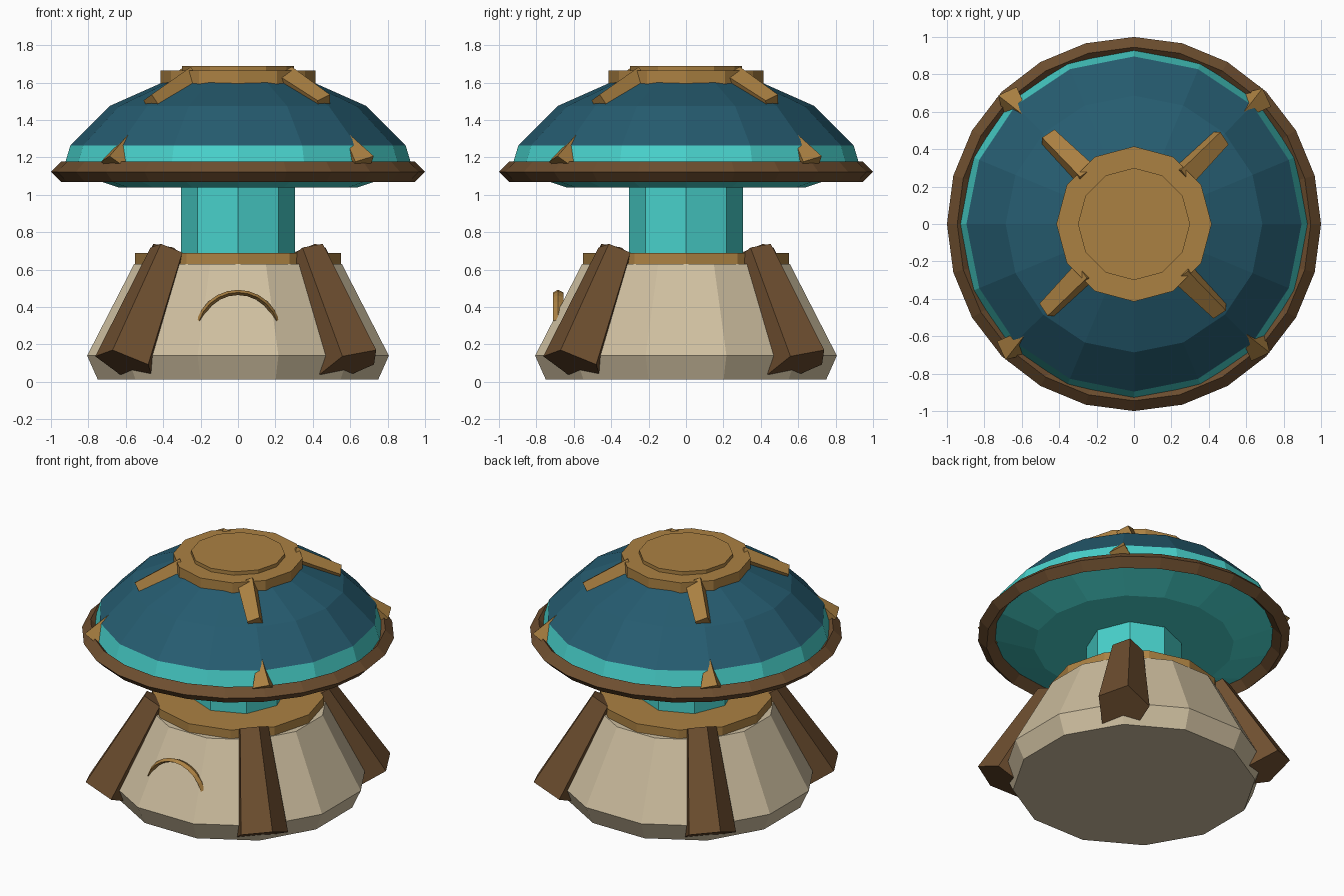
import bpy
import bmesh
from math import sin, cos, pi, radians
from mathutils import Vector, Matrix

old = bpy.data.objects.get("Cube")
if old:
    bpy.data.objects.remove(old, do_unlink=True)


def make_material(name, rgb):
    mat = bpy.data.materials.new(name)
    mat.use_nodes = True
    mat.diffuse_color = (*rgb, 1)
    mat.node_tree.nodes["Principled BSDF"].inputs["Base Color"].default_value = (*rgb, 1)
    return mat


brass = make_material("brass", (0.41, 0.22, 0.055))
wood = make_material("dark wood", (0.155, 0.077, 0.029))
stone = make_material("pale stone", (0.62, 0.52, 0.35))
turquoise = make_material("turquoise", (0.065, 0.64, 0.60))
deep_blue = make_material("deep blue", (0.019, 0.107, 0.162))


def finish(name, bm, *mats):
    bmesh.ops.recalc_face_normals(bm, faces=bm.faces)
    mesh = bpy.data.meshes.new(name)
    bm.to_mesh(mesh)
    bm.free()
    for mat in mats:
        mesh.materials.append(mat)
    obj = bpy.data.objects.new(name, mesh)
    bpy.context.scene.collection.objects.link(obj)
    return obj


def lathe(name, profile, sides, *mats, phase=0.0, ring=False):
    """Turn (radius, height) points about z; a ring profile closes on itself."""
    bm = bmesh.new()
    loops = [[bm.verts.new((r * cos(phase + 2 * pi * i / sides),
                            r * sin(phase + 2 * pi * i / sides), z))
              for i in range(sides)] for r, z in profile]
    pairs = list(zip(loops, loops[1:]))
    if ring:
        pairs.append((loops[-1], loops[0]))
    else:
        bm.faces.new(loops[0])
        bm.faces.new(loops[-1])
    for a, b in pairs:
        for i in range(sides):
            j = (i + 1) % sides
            bm.faces.new((a[i], a[j], b[j], b[i]))
    return finish(name, bm, *mats)


def strut(name, start, end, r1, r2, sides, mat, turn):
    """Tapered prism from start to end, with one face turned from straight out."""
    start, end = Vector(start), Vector(end)
    axis = (end - start).normalized()
    side = Vector((0, 0, 1)).cross(Vector((1, 1, 0))).normalized()
    out = side.cross(axis)
    if out.dot(Vector((1, 1, 1))) < 0:
        out.negate()
    bm = bmesh.new()
    loops = []
    for centre, r in ((start, r1), (end, r2)):
        angles = [turn + pi / sides + 2 * pi * i / sides for i in range(sides)]
        loops.append([bm.verts.new(centre + r * (cos(a) * out + sin(a) * side))
                      for a in angles])
    for loop in loops:
        bm.faces.new(loop)
    for i in range(sides):
        j = (i + 1) % sides
        bm.faces.new((loops[0][i], loops[0][j], loops[1][j], loops[1][i]))
    return finish(name, bm, mat)


def four_around(name, *args):
    """Repeat a strut at the four diagonals."""
    for k, place in enumerate(("back_left", "back_right", "front_right", "front_left")):
        obj = strut(name + "_" + place, *args)
        obj.data.transform(Matrix.Rotation(k * pi / 2, 4, "Z"))


# Base, collar and column
lathe("base", [(0.776, 0.012), (0.835, 0.14), (0.575, 0.63)], 12, stone, phase=pi / 12)
lathe("collar", [(0.55, 0.61), (0.55, 0.69)], 12, brass)
lathe("column", [(0.305, 0.6), (0.305, 1.1)], 8, turquoise)

# Buttress legs
four_around("leg", (0.6, 0.6, 0.09), (0.37, 0.37, 0.69), 0.175, 0.105, 5, wood, radians(-20))

# Domed roof: the lower band and underside are turquoise, the rest blue
roof = lathe("roof", [(0.64, 1.04), (0.9, 1.127), (0.935, 1.135), (0.896, 1.265),
                      (0.686, 1.475), (0.371, 1.615)], 16, turquoise, deep_blue)
for face in roof.data.polygons:
    face.material_index = int(face.center.z > 1.27)

# Rim around the roof
lathe("rim", [(1.0, 1.123), (0.945, 1.178), (0.89, 1.123), (0.945, 1.068)],
      24, wood, ring=True)

# Stepped cap
lathe("cap", [(0.415, 1.59), (0.415, 1.665)], 12, brass)
lathe("cap_disc", [(0.3, 1.65), (0.3, 1.69)], 12, brass)

# Brass claws below the cap and above the rim
four_around("cap_claw", (0.25, 0.25, 1.62), (0.46, 0.46, 1.485), 0.075, 0.06, 4, brass, radians(-25))
four_around("rim_claw", (0.665, 0.665, 1.16), (0.555, 0.555, 1.355), 0.08, 0.004, 4, brass, radians(-25))

# Arch over the front of the base
bm = bmesh.new()
steps = 10
loops = []
for i in range(steps + 1):
    a = radians(18 + 144 * i / steps)
    loops.append([bm.verts.new((r * cos(a), y, 0.26 + r * sin(a)))
                  for r, y in ((0.232, -0.685), (0.218, -0.71), (0.204, -0.685), (0.218, -0.655))])
bm.faces.new(loops[0])
bm.faces.new(loops[-1])
for a, b in zip(loops, loops[1:]):
    for i in range(4):
        j = (i + 1) % 4
        bm.faces.new((a[i], a[j], b[j], b[i]))
finish("front_arch", bm, brass)
